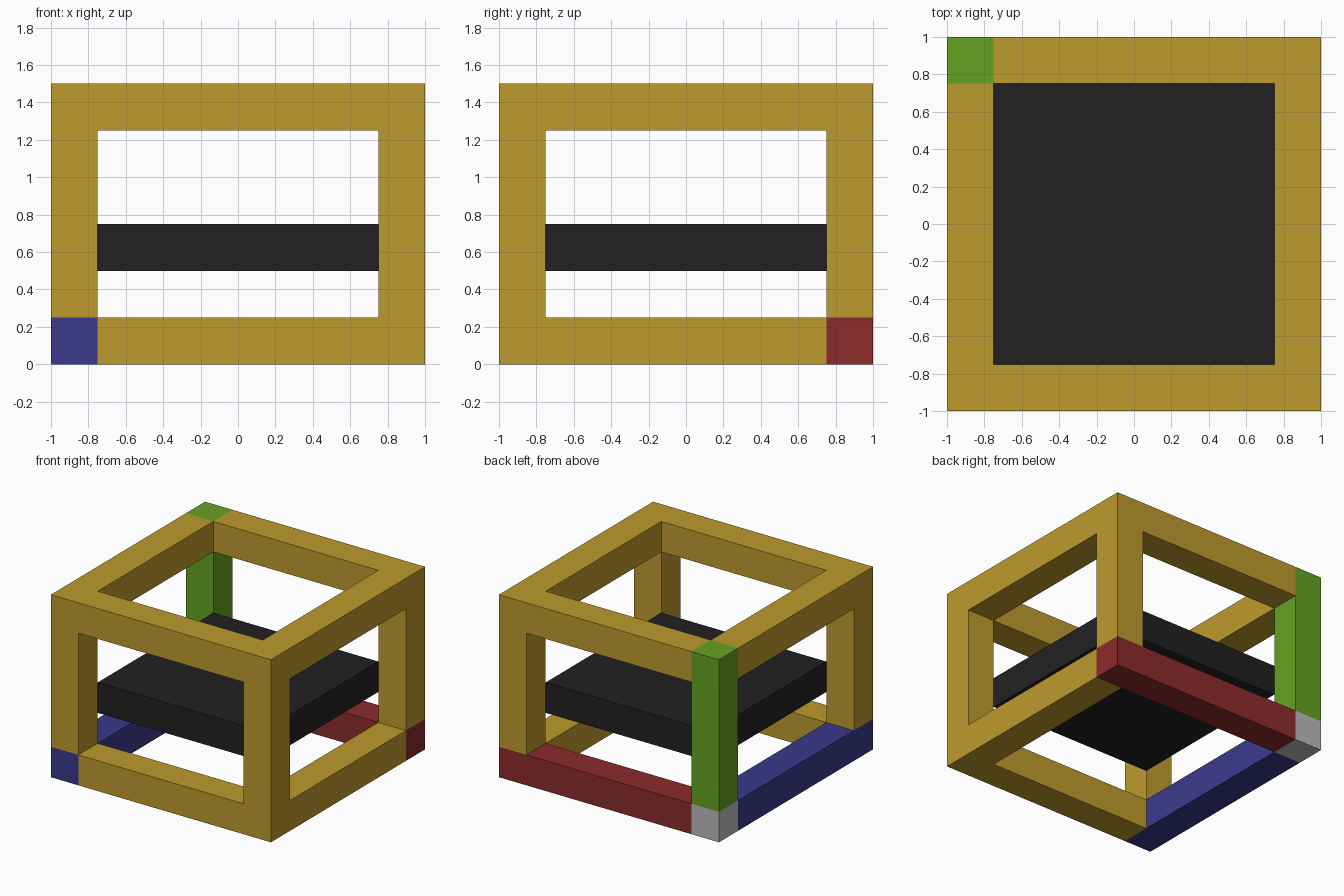
import bpy
import bmesh
from mathutils import Vector

cube = bpy.data.objects.get("Cube")
if cube:
    bpy.data.objects.remove(cube, do_unlink=True)

OUT, IN = 1.0, 0.75          # outer and inner half width of the frame
BAR, TOP = 0.25, 1.5         # bar thickness and frame height


def material(name, rgb):
    """Flat material from 0-255 display values."""
    linear = [((c / 255 + 0.055) / 1.055) ** 2.4 for c in rgb]
    mat = bpy.data.materials.new(name)
    mat.use_nodes = True
    mat.diffuse_color = (*linear, 1)
    shader = mat.node_tree.nodes["Principled BSDF"]
    shader.inputs["Base Color"].default_value = (*linear, 1)
    shader.inputs["Roughness"].default_value = 0.8
    return mat


gold = material("gold", (190, 155, 45))
red = material("red", (140, 43, 43))
green = material("green", (101, 162, 33))
blue = material("blue", (58, 58, 140))
grey = material("light grey", (188, 188, 188))
black = material("charcoal", (33, 33, 33))


def box(name, mat, x, y, z):
    """Box spanning the given (low, high) range on each axis."""
    low, high = (Vector(corner) for corner in zip(x, y, z))
    bm = bmesh.new()
    bmesh.ops.create_cube(bm, size=1)
    bmesh.ops.scale(bm, vec=high - low, verts=bm.verts)
    bmesh.ops.translate(bm, vec=(low + high) / 2, verts=bm.verts)
    mesh = bpy.data.meshes.new(name)
    bm.to_mesh(mesh)
    bm.free()
    mesh.materials.append(mat)
    obj = bpy.data.objects.new(name, mesh)
    bpy.context.collection.objects.link(obj)


minus, plus, inner = (-OUT, -IN), (IN, OUT), (-IN, IN)
bottom, top = (0, BAR), (TOP - BAR, TOP)
upper = (BAR, TOP)

# Upright posts
box("front_left_post", gold, plus, minus, (0, TOP))
box("front_right_post", gold, minus, minus, upper)
box("back_left_post", gold, plus, plus, upper)
box("back_right_post", green, minus, plus, upper)

# Top rails between the posts
for side, span in (("front", minus), ("back", plus)):
    box(side + "_top_rail", gold, inner, span, top)
for side, span in (("right", minus), ("left", plus)):
    box(side + "_top_rail", gold, span, inner, top)

# Bottom rails, with coloured bars meeting at the pale corner block
box("front_bottom_rail", gold, inner, minus, bottom)
box("left_bottom_rail", gold, plus, inner, bottom)
box("back_bottom_rail", red, (-IN, OUT), plus, bottom)
box("right_bottom_rail", blue, minus, (-OUT, IN), bottom)
box("corner_block", grey, minus, plus, bottom)

# Slab held inside the frame
box("inner_slab", black, inner, inner, (0.5, 0.75))
